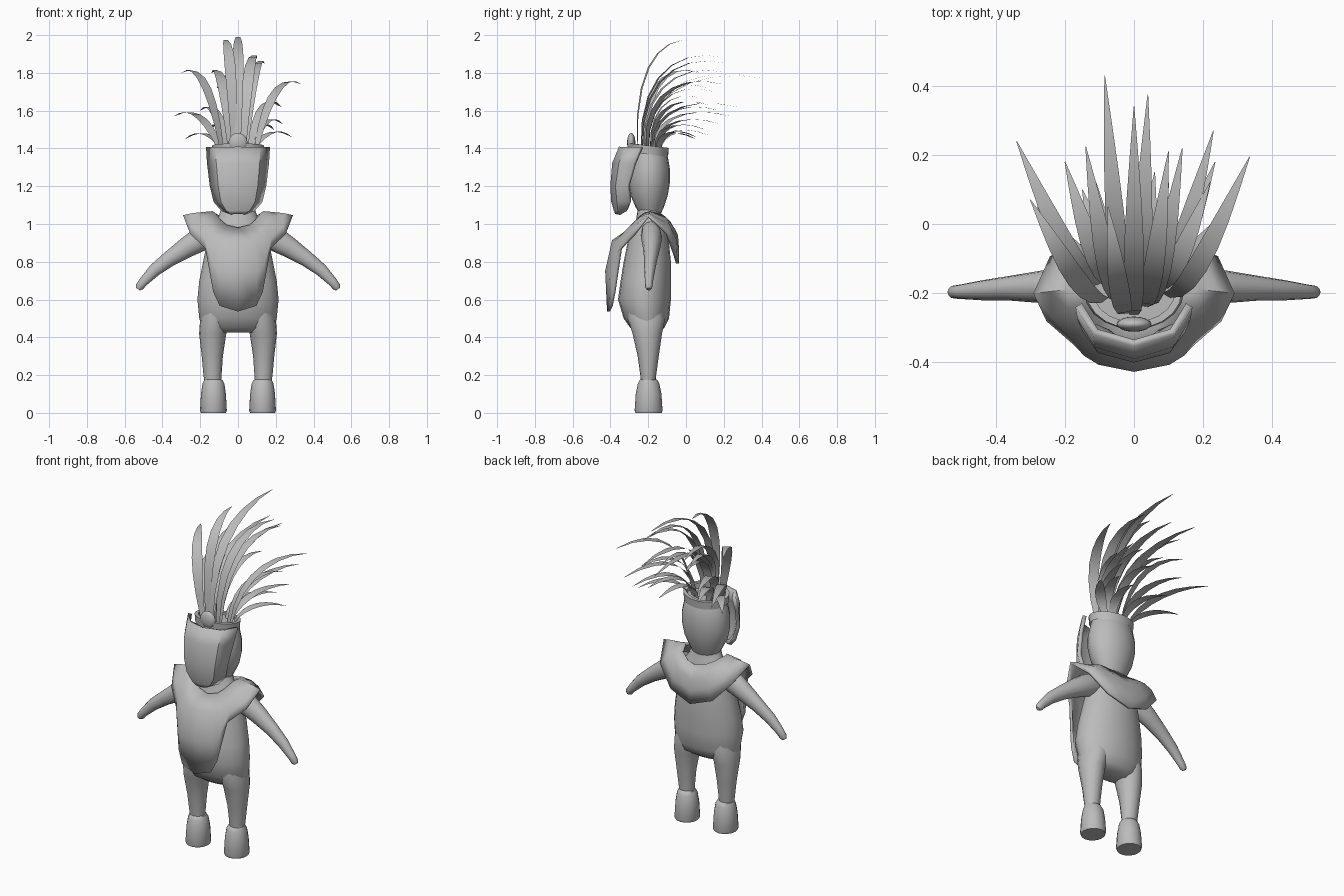
import bpy, bmesh, math
from mathutils import Vector

if "Cube" in bpy.data.objects:
    bpy.data.objects.remove(bpy.data.objects["Cube"])

grey = bpy.data.materials.new("plain grey")
grey.diffuse_color = (0.5, 0.5, 0.5, 1)
grey.use_nodes = True
grey.node_tree.nodes["Principled BSDF"].inputs["Base Color"].default_value = grey.diffuse_color


def make(name, verts, faces, angle=40, solid=0.0, mirror=False, offset=1, subdiv=0):
    me = bpy.data.meshes.new(name)
    me.from_pydata([tuple(v) for v in verts], [], faces)
    bm = bmesh.new()
    bm.from_mesh(me)
    bmesh.ops.remove_doubles(bm, verts=bm.verts, dist=1e-5)
    bmesh.ops.recalc_face_normals(bm, faces=bm.faces)
    bm.to_mesh(me)
    bm.free()
    me.materials.append(grey)
    ob = bpy.data.objects.new(name, me)
    bpy.context.collection.objects.link(ob)
    if mirror:
        ob.modifiers.new("mirror", "MIRROR")
    if subdiv:
        ob.modifiers.new("smooth", "SUBSURF").levels = subdiv
        ob.modifiers["smooth"].render_levels = subdiv
    if solid:
        m = ob.modifiers.new("thickness", "SOLIDIFY")
        m.thickness, m.offset = solid, offset
    bpy.ops.object.select_all(action="DESELECT")
    ob.select_set(True)
    bpy.context.view_layer.objects.active = ob
    bpy.ops.object.shade_smooth_by_angle(angle=math.radians(angle))
    return ob


def grid_faces(rows, cols, wrap=False):
    return [(r * cols + c, r * cols + (c + 1) % cols,
             (r + 1) * cols + (c + 1) % cols, (r + 1) * cols + c)
            for r in range(rows - 1) for c in range(cols if wrap else cols - 1)]


def tower(name, rings, n=20, **kw):
    """Stacked ellipses: (z, x centre, y centre, x radius, y radius)."""
    verts = [(cx + rx * math.cos(a), cy + ry * math.sin(a), z)
             for z, cx, cy, rx, ry in rings
             for a in [2 * math.pi * i / n for i in range(n)]]
    last = (len(rings) - 1) * n
    faces = grid_faces(len(rings), n, True)
    faces += [tuple(range(n))[::-1], tuple(range(last, last + n))]
    return make(name, verts, faces, **kw)


# Torso, neck and head
tower("torso", [(.425, 0, -.205, .13, .055), (.45, 0, -.205, .19, .09),
                (.5, 0, -.21, .205, .12), (.6, 0, -.22, .215, .14),
                (.7, 0, -.213, .205, .133), (.8, 0, -.205, .185, .125),
                (.9, 0, -.2, .165, .11), (.97, 0, -.195, .15, .09),
                (1.03, 0, -.195, .105, .068), (1.08, 0, -.195, .09, .06)])
tower("head", [(1.05, 0, -.19, .08, .055), (1.09, 0, -.192, .1, .075),
               (1.15, 0, -.195, .13, .098), (1.22, 0, -.195, .145, .11),
               (1.29, 0, -.195, .145, .11), (1.35, 0, -.195, .132, .1),
               (1.39, 0, -.2, .118, .09)])

# Headband, open at the top and tilted back
n, verts = 20, []
for r, z in ((0, -.027), (.004, .02), (-.016, .02), (-.016, -.027)):
    for i in range(n):
        a = 2 * math.pi * i / n
        s = math.sin(a)
        verts.append(((.134 + r) * math.cos(a), -.197 + (.102 + r) * s, 1.395 + z - .012 * s))
make("headband", verts, grid_faces(4, n, True), angle=30)

# Legs and feet
for side, label in ((-1, "left"), (1, "right")):
    tower(label + "_leg", [(z, side * x, y, rx, ry) for z, x, y, rx, ry in (
        (.15, .133, -.2, .042, .038), (.2, .135, -.2, .048, .042),
        (.3, .136, -.2, .056, .056), (.42, .134, -.205, .072, .078),
        (.5, .12, -.21, .08, .1), (.58, .11, -.215, .07, .09))], n=16)
    tower(label + "_foot", [(z, side * x, -.198, rx, ry) for z, x, rx, ry in (
        (0, .13, .066, .07), (.012, .13, .071, .074), (.1, .13, .066, .068),
        (.155, .13, .058, .057), (.175, .131, .048, .046), (.18, .132, .035, .034))], n=16)

    # Arm, a tapering bent tube
    path = [(.12, -.185, .96, .06), (.19, -.182, .925, .066), (.27, -.182, .877, .055),
            (.36, -.186, .818, .042), (.44, -.192, .757, .034), (.5, -.196, .695, .025),
            (.522, -.197, .667, .022), (.53, -.197, .655, .012)]
    verts, m = [], 12
    for i, p in enumerate(path):
        a, b = path[max(i - 1, 0)], path[min(i + 1, len(path) - 1)]
        t = Vector((b[0] - a[0], 0, b[2] - a[2])).normalized()
        up = Vector((-t.z, 0, t.x))
        for k in range(m):
            q = 2 * math.pi * k / m
            v = Vector(p[:3]) + up * p[3] * math.cos(q) + Vector((0, p[3] * .85 * math.sin(q), 0))
            verts.append((v.x * side, v.y, v.z))
    end = (len(path) - 1) * m
    make(label + "_arm", verts, grid_faces(len(path), m, True)
         + [tuple(range(m)), tuple(range(end, end + m))])

# Poncho: rays from the neckline to the hem, front centre round to back centre
rays = [
    [(0, -.29, .975), (0, -.385, .91), (0, -.42, .75), (0, -.41, .537)],
    [(.06, -.28, .99), (.08, -.37, .91), (.10, -.4, .75), (.095, -.395, .567)],
    [(.09, -.26, 1.015), (.13, -.345, .93), (.14, -.375, .8), (.127, -.38, .64)],
    [(.11, -.235, 1.04), (.155, -.295, .98), (.175, -.325, .925), (.168, -.345, .87)],
    [(.122, -.215, 1.055), (.19, -.24, 1.03), (.235, -.265, .985), (.25, -.275, .945)],
    [(.135, -.19, 1.06), (.19, -.19, 1.055), (.24, -.195, 1.05), (.287, -.2, 1.04)],
    [(.11, -.13, 1.045), (.16, -.105, 1.025), (.2, -.095, .995), (.24, -.1, .95)],
    [(.06, -.1, 1.02), (.09, -.065, .97), (.12, -.055, .91), (.14, -.06, .84)],
    [(0, -.09, 1.01), (0, -.05, .94), (0, -.045, .87), (0, -.045, .79)]]
make("poncho", [p for ray in rays for p in ray], grid_faces(len(rays), 4),
     solid=.016, offset=0, mirror=True, angle=45)

# Face mask, a curved shield
rows = [(1.405, .16, -.345, -.235), (1.32, .155, -.38, -.27), (1.2, .14, -.39, -.305),
        (1.12, .12, -.385, -.295), (1.075, .08, -.372, -.31), (1.057, .03, -.365, -.345)]
verts = [(w * u, yf + (ys - yf) * f, z) for z, w, yf, ys in rows
         for u, f in ((-1, 1), (-.7, .3), (0, 0), (.7, .3), (1, 1))]
make("face_mask", verts, grid_faces(len(rows), 5), solid=.022, offset=0)

# Round ornament on the front of the headband
bpy.ops.mesh.primitive_uv_sphere_add(segments=16, ring_count=10, radius=1, location=(0, -.29, 1.432))
orb = bpy.context.object
orb.name = "ornament"
orb.scale = (.05, .022, .05)
orb.data.materials.append(grey)
bpy.ops.object.shade_smooth_by_angle(angle=math.radians(40))

# Feathers: thin blades arching backwards to these tips
tips = [(0, .34, 1.99), (-.075, .05, 1.975), (-.085, .43, 1.77), (.04, .375, 1.78),
        (-.14, .225, 1.8), (.14, .22, 1.85), (.1, .21, 1.88), (-.34, .24, 1.57),
        (-.3, .07, 1.8), (.23, .27, 1.62), (.335, .195, 1.74), (-.2, .18, 1.6),
        (.285, .055, 1.46), (-.28, .05, 1.45), (.235, .18, 1.53), (.22, .12, 1.63),
        (-.06, .1, 1.66), (.1, .12, 1.47), (-.11, .12, 1.72), (.06, .15, 1.7),
        (-.15, .1, 1.5), (.19, .1, 1.5)]
verts, faces, seg = [], [], 7
for tip in tips:
    p3 = Vector(tip)
    h = p3.z - 1.39
    p0 = Vector((p3.x * .28, -.13 - .22 * h, 1.39))
    p1 = Vector((p0.x + (p3.x - p0.x) * .25, p0.y - .03 * h, 1.39 + .75 * h + .04))
    p2 = Vector((p0.x + (p3.x - p0.x) * .6, p0.y + (p3.y - p0.y) * .45, p3.z + .06))
    if h > .55:
        p2.z = p3.z + .02
    side = Vector((p3.y - p0.y, p0.x - p3.x, 0)).normalized()
    start = len(verts)
    for i in range(seg + 1):
        t = i / seg
        s = 1 - t
        c = p0 * s ** 3 + p1 * 3 * s * s * t + p2 * 3 * s * t * t + p3 * t ** 3
        w = .001 + (.008 * s + .024 * math.sin(math.pi * min(t * .95 + .05, 1)))
        verts += [c - side * w, c + side * w]
    faces += [tuple(start + f for f in face) for face in grid_faces(seg + 1, 2)]
make("feathers", verts, faces, angle=25)
